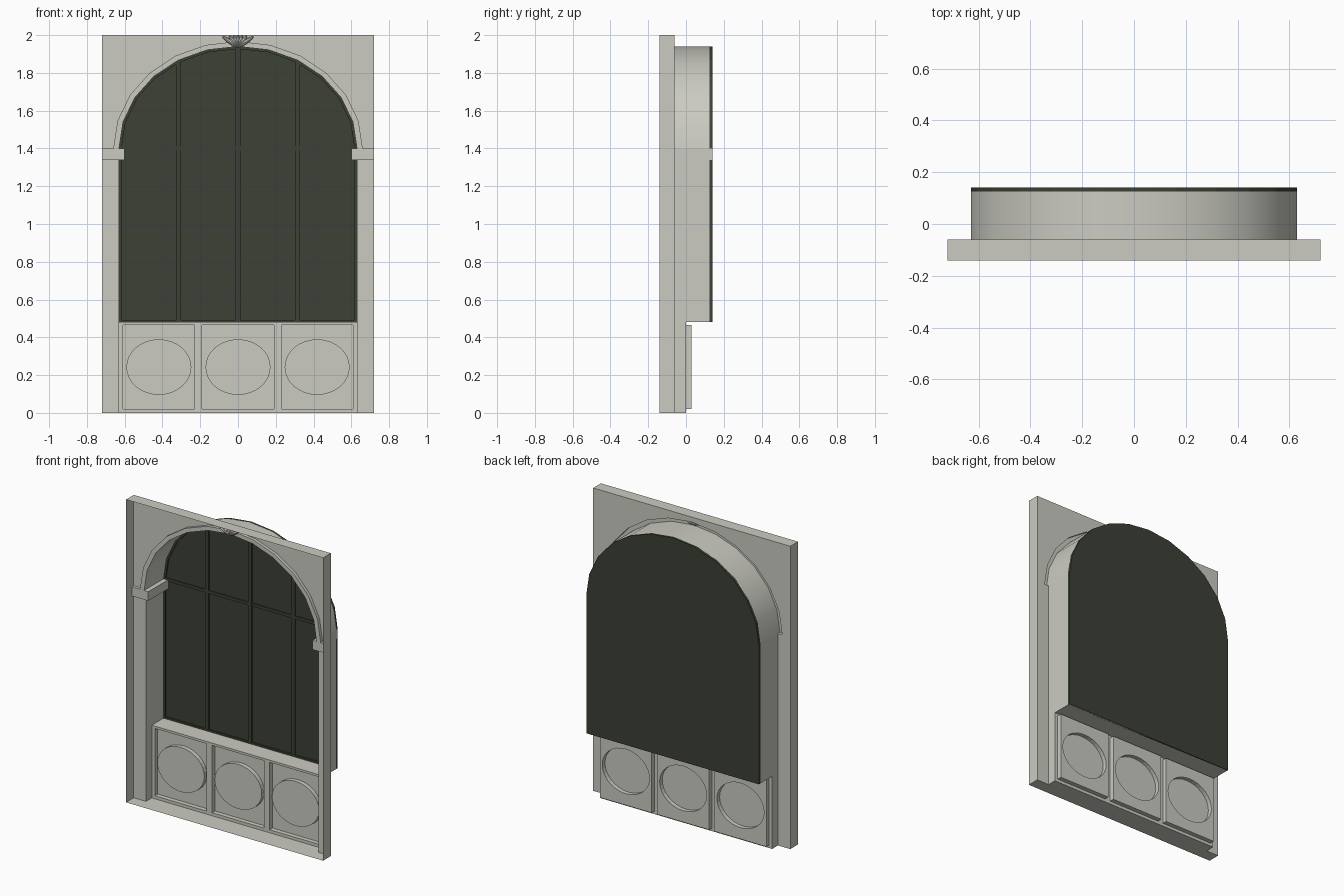
import bpy, bmesh, math
from mathutils import Matrix, Vector

if "Cube" in bpy.data.objects:
    bpy.data.objects.remove(bpy.data.objects["Cube"])


def material(name, rgb):
    m = bpy.data.materials.new(name)
    m.diffuse_color = (*rgb, 1)
    m.use_nodes = True
    m.node_tree.nodes["Principled BSDF"].inputs["Base Color"].default_value = m.diffuse_color
    return m


STONE = material("pale_stone", (0.60, 0.60, 0.54))
DARK = material("dark_green_glass", (0.045, 0.052, 0.035))


def make(name, verts, faces, mat):
    me = bpy.data.meshes.new(name)
    me.from_pydata(verts, [], faces)
    me.materials.append(mat)
    ob = bpy.data.objects.new(name, me)
    bpy.context.collection.objects.link(ob)
    return ob


def at(pts, y):
    """Place an (x, z) outline at depth y."""
    return [(x, y, z) for x, z in pts]


def loft(name, rings, mat, closed=True, cap_first=False, cap_last=False):
    """Skin a chain of rings that have equal point counts."""
    n = len(rings[0])
    verts = [p for r in rings for p in r]
    faces = []
    for k in range(len(rings) - 1):
        for i in range(n if closed else n - 1):
            j = (i + 1) % n
            faces.append((k * n + i, k * n + j, (k + 1) * n + j, (k + 1) * n + i))
    if cap_first:
        faces.append(tuple(reversed(range(n))))
    if cap_last:
        faces.append(tuple(range(len(verts) - n, len(verts))))
    return make(name, verts, faces, mat)


def arch(rx, rz, steps=12):
    """Half ellipse from right to left, springing at z = 1.4."""
    return [(rx * math.cos(math.pi * i / steps), 1.4 + rz * math.sin(math.pi * i / steps))
            for i in range(steps + 1)]


def box(name, x0, x1, y0, y1, z0, z1, mat):
    r = [(x0, z0), (x1, z0), (x1, z1), (x0, z1)]
    return loft(name, [at(r, y1), at(r, y0)], mat, True, True, True)


W, R, RZ = 0.72, 0.63, 0.54          # half width, opening half width, arch rise
FRONT, WALL, BACK = -0.14, -0.06, 0.14

# Wall sheet around the arched opening
outer = arch(0.66, 0.567)
outline = [(-W, 0), (-R, 0), (-R, 1.4)] + outer[::-1] + [(R, 1.4), (R, 0), (W, 0), (W, 2), (-W, 2)]
make("wall", at(outline, WALL), [tuple(range(len(outline)))], STONE)

# Thin border standing forward of the wall, and the floor
border = [(W, 0), (W, 2), (-W, 2), (-W, 0)]
loft("border", [at(border, WALL), at(border, FRONT)], STONE, False)
floor = [(-W, FRONT), (-W, WALL), (-R, WALL), (-R, 0), (R, 0), (R, WALL), (W, WALL), (W, FRONT)]
make("floor", [(x, y, 0) for x, y in floor], [tuple(range(8))], STONE)

# Raised arch moulding running back into the vaulted soffit
inner = arch(R, RZ)
vault = loft("arch_moulding", [at(outer, WALL), at(outer, -0.08), at(inner, -0.08), at(inner, 0.125)],
             STONE, False)
bpy.context.view_layer.objects.active = vault
vault.select_set(True)
bpy.ops.object.shade_smooth_by_angle(angle=math.radians(30))

# Jambs (deep above the parapet, shallow below) and imposts
for side, s in (("right", 1), ("left", -1)):
    for part, z0, z1, y1 in (("upper", 0.48, 1.4, 0.125), ("lower", 0, 0.48, 0)):
        f = (0, 1, 2, 3) if s > 0 else (3, 2, 1, 0)
        make(f"{side}_{part}_jamb", [(s * R, WALL, z0), (s * R, WALL, z1), (s * R, y1, z1), (s * R, y1, z0)],
             [f], STONE)
    ell = [(0.60, -0.08), (W, -0.08), (W, WALL), (R, WALL), (R, 0.139), (0.60, 0.139)]
    if s < 0:
        ell = [(-x, y) for x, y in reversed(ell)]
    loft(f"{side}_impost", [[(x, y, z) for x, y in ell] for z in (1.34, 1.40)], STONE, True, True, True)

# Parapet: face grid with three openings, plus the ledge on top
xs = [-R, -0.608, -0.23, -0.19, 0.19, 0.23, 0.608, R]
zs = [0, 0.02, 0.465, 0.48]
verts = [(x, 0, z) for z in zs for x in xs]
faces = [(j * 8 + i, j * 8 + i + 1, j * 8 + i + 9, j * 8 + i + 8)
         for j in range(3) for i in range(7) if not (j == 1 and i % 2)]
make("parapet_face", verts, faces, STONE)
make("parapet_ledge", [(-R, 0, 0.48), (R, 0, 0.48), (R, 0.138, 0.48), (-R, 0.138, 0.48)],
     [(0, 1, 2, 3)], STONE)

# Sunken panels, each with a raised oval
N = 32
circle = [(math.cos(2 * math.pi * i / N), math.sin(2 * math.pi * i / N)) for i in range(N)]
for k in (1, 3, 5):
    cx, hx = (xs[k] + xs[k + 1]) / 2, (xs[k + 1] - xs[k]) / 2
    cz, hz = (zs[1] + zs[2]) / 2, (zs[2] - zs[1]) / 2
    rect = [(cx + hx * c / max(abs(c), abs(s)), cz + hz * s / max(abs(c), abs(s))) for c, s in circle]
    oval = [(cx + 0.172 * c, cz + 0.147 * s) for c, s in circle]
    loft(f"oval_panel_{k // 2 + 1}", [at(rect, 0), at(rect, 0.03), at(oval, 0.03), at(oval, 0.002)],
         STONE, cap_last=True)

# Window: back, rim and recessed pane in one skin
rim = [(-R, 0.48), (R, 0.48)] + inner
pane = [(-R + 0.013, 0.492), (R - 0.013, 0.492)] + arch(R - 0.013, RZ - 0.013)
loft("window", [at(rim, BACK), at(rim, 0.122), at(pane, 0.122), at(pane, 0.131)], DARK,
     True, True, True)

# Glazing bars
for i, x in enumerate((-0.315, 0, 0.315)):
    top = 1.39 + RZ * math.sqrt(1 - (x / R) ** 2)
    box(f"vertical_bar_{i + 1}", x - 0.014, x + 0.014, 0.123, 0.132, 0.485, top, DARK)
box("cross_bar", -0.62, 0.62, 0.124, 0.132, 1.39, 1.41, DARK)

# Fan-shaped leaf ornament at the crown
bm = bmesh.new()
root = Vector((0, -0.085, 1.935))
for deg, length in ((0, 0.064), (20, 0.067), (38, 0.077), (55, 0.1)):
    for s in ((1, -1) if deg else (1,)):
        turn = Matrix.Rotation(math.radians(s * deg), 4, 'Y')
        m = (Matrix.Translation(root) @ turn @ Matrix.Translation((0, 0, length / 2))
             @ Matrix.Diagonal((0.011, 0.018, length / 2, 1)))
        bmesh.ops.create_uvsphere(bm, u_segments=8, v_segments=8, radius=1, matrix=m)
me = bpy.data.meshes.new("crown_ornament")
bm.to_mesh(me)
bm.free()
me.materials.append(STONE)
bpy.context.collection.objects.link(bpy.data.objects.new("crown_ornament", me))
